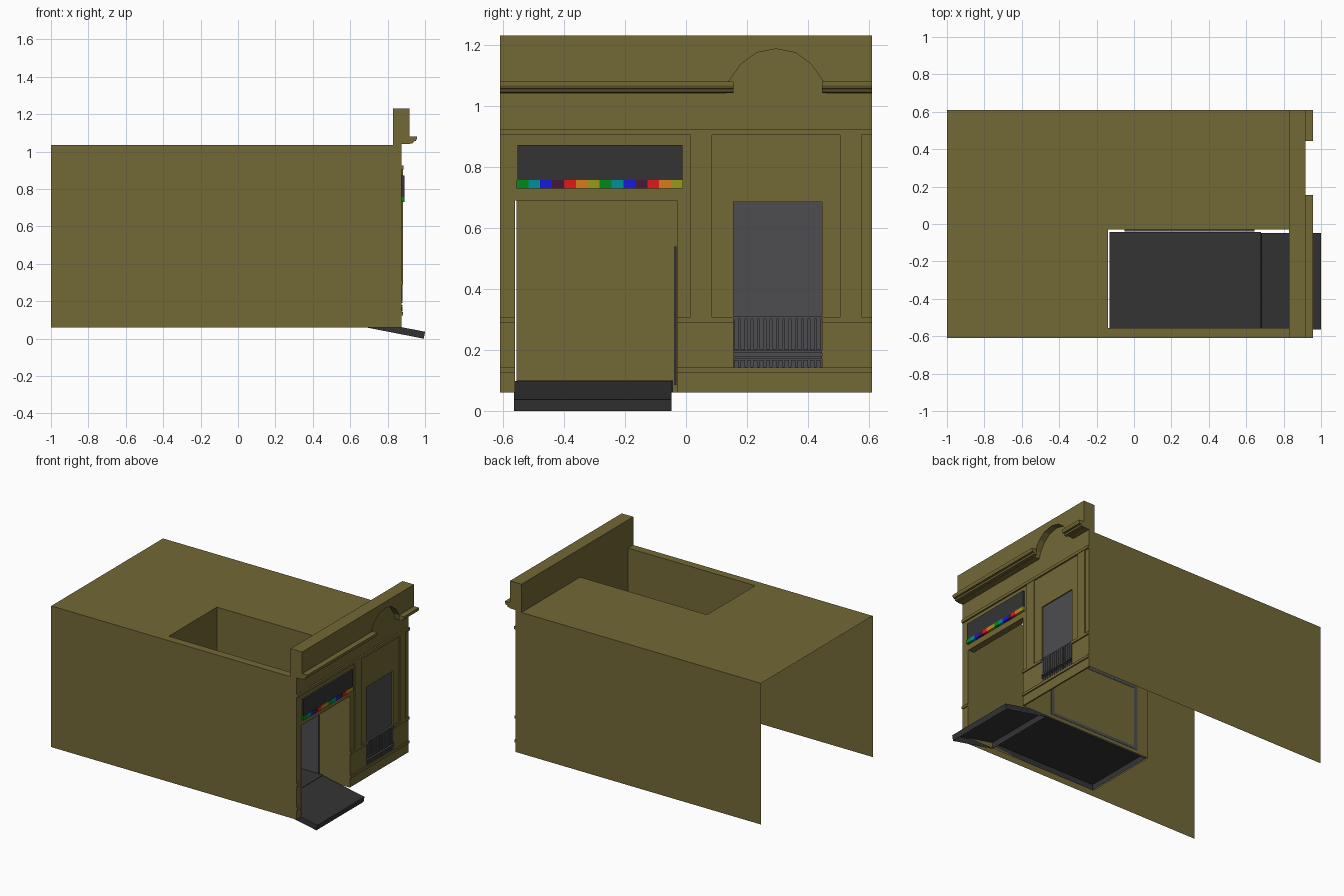
import bpy, bmesh, math
from mathutils import Vector

if "Cube" in bpy.data.objects:
    bpy.data.objects.remove(bpy.data.objects["Cube"])


def mat(name, r, g, b):
    m = bpy.data.materials.new(name)
    m.diffuse_color = (r, g, b, 1)
    m.use_nodes = True
    m.node_tree.nodes["Principled BSDF"].inputs["Base Color"].default_value = m.diffuse_color
    return m


OLIVE = mat("olive_plaster", 0.17, 0.14, 0.037)
DARK = mat("dark", 0.034, 0.034, 0.034)
GREY = mat("grey_metal", 0.075, 0.075, 0.08)


def finish(name, bm, m):
    me = bpy.data.meshes.new(name)
    bm.to_mesh(me)
    bm.free()
    me.materials.append(m)
    ob = bpy.data.objects.new(name, me)
    bpy.context.collection.objects.link(ob)
    return ob


def add_box(bm, x0, x1, y0, y1, z0, z1):
    vs = bmesh.ops.create_cube(bm, size=1)["verts"]
    for v in vs:
        v.co = Vector((x0 if v.co.x < 0 else x1,
                       y0 if v.co.y < 0 else y1,
                       z0 if v.co.z < 0 else z1))


def boxes(name, m, *dims):
    bm = bmesh.new()
    for d in dims:
        add_box(bm, *d)
    return finish(name, bm, m)


def sheets(name, m, *dims):
    """Flat quads given as boxes with one zero dimension."""
    bm = bmesh.new()
    for x0, x1, y0, y1, z0, z1 in dims:
        if x0 == x1:
            p = [(x0, y0, z0), (x0, y1, z0), (x0, y1, z1), (x0, y0, z1)]
        elif y0 == y1:
            p = [(x0, y0, z0), (x1, y0, z0), (x1, y0, z1), (x0, y0, z1)]
        else:
            p = [(x0, y0, z0), (x1, y0, z0), (x1, y1, z0), (x0, y1, z0)]
        bm.faces.new([bm.verts.new(c) for c in p])
    bmesh.ops.remove_doubles(bm, verts=bm.verts, dist=1e-5)
    return finish(name, bm, m)


def prism(name, m, pts, direction, open_faces=()):
    """Extrude a closed outline; open_faces are outline edges left open."""
    d, n = Vector(direction), len(pts)
    bm = bmesh.new()
    a = [bm.verts.new(p) for p in pts]
    b = [bm.verts.new(Vector(p) + d) for p in pts]
    bm.faces.new(a)
    bm.faces.new(b[::-1])
    for i in range(n):
        if i not in open_faces:
            j = (i + 1) % n
            bm.faces.new((a[i], b[i], b[j], a[j]))
    bmesh.ops.recalc_face_normals(bm, faces=bm.faces)
    return finish(name, bm, m)


W, B, T = 0.61, 0.06, 1.035          # half width, bottom, roof height
HX0, HX1, HY0, HY1 = -0.14, 0.83, -0.555, -0.03   # entry hall
F = 0.875                            # facade plane

# Outer shell, open at the bottom and the far end
sheets("side_walls", OLIVE, (-1, F, -W, -W, B, T), (-1, F, W, W, B, T))
sheets("roof", OLIVE,
       (-1, HX0, -W, W, T, T), (HX0, HX1, HY1, W, T, T), (HX0, HX1, -W, HY0, T, T))

# Entry hall walls
sheets("hall_walls", OLIVE,
       (HX0, F, HY1, HY1, B, T), (HX0, F, HY0, HY0, B, T), (HX0, HX0, HY0, HY1, B, T))
boxes("hall_lintel", OLIVE, (HX1, 0.866, HY0, HY1, 0.69, T))
boxes("hall_panel", GREY, (-0.05, 0.645, -0.04, -0.032, 0.085, 0.54))
boxes("hall_panel_frame", GREY,
      (-0.05, -0.025, -0.031, -0.028, 0.085, 0.54), (0.62, 0.645, -0.031, -0.028, 0.085, 0.54),
      (-0.05, 0.645, -0.031, -0.028, 0.085, 0.105), (-0.05, 0.645, -0.031, -0.028, 0.52, 0.54))

# Facade built around the doorway and window openings
fx = (0.865, F)
boxes("facade", OLIVE,
      (*fx, -W, -0.56, B, T), (*fx, -0.56, HY1, 0.69, T), (*fx, HY1, 0.155, B, T),
      (*fx, 0.155, 0.445, B, 0.145), (*fx, 0.155, 0.445, 0.685, T), (*fx, 0.445, W, B, T))

# Raised rails and pilasters
tx = (F, 0.883)
boxes("facade_trim", OLIVE,
      (F, 0.886, -W, W, 0.905, 0.925),
      (*tx, 0.015, 0.085, 0.29, 0.905), (*tx, 0.505, 0.575, 0.29, 0.905),
      (*tx, -W, -0.56, 0.29, 0.308), (*tx, HY1, 0.155, 0.29, 0.308),
      (*tx, 0.445, W, 0.29, 0.308),
      (*tx, HY1, 0.155, 0.125, 0.143), (*tx, 0.155, 0.445, 0.125, 0.143),
      (*tx, 0.445, W, 0.125, 0.143), (*tx, -W, -0.56, 0.125, 0.143))

# Parapet with arched niche in its front layer
boxes("parapet", OLIVE, (HX1, F, -W, W, T, 1.23))
arch = [(0.295 - 0.157 * math.cos(t), 1.08 + 0.107 * math.sin(t))
        for t in (math.pi * i / 7.0 for i in range(8))]
arch = [(0.14, 1.08), (0.18, 1.137), (0.23, 1.174), (0.295, 1.187),
        (0.36, 1.174), (0.41, 1.137), (0.45, 1.08)]
outline = [(-W, 1.04), (0.13, 1.04)] + arch + [(0.46, 1.04), (W, 1.04), (W, 1.23), (-W, 1.23)]
prism("parapet_front", OLIVE, [(F, y, z) for y, z in outline], (0.043, 0, 0))

# Cornice, broken at the arch
profile = [(0.918, 1.042), (0.935, 1.045), (0.94, 1.055), (0.951, 1.057),
           (0.956, 1.067), (0.956, 1.08), (0.918, 1.08)]
for name, y0, y1 in (("cornice_long", -W, 0.155), ("cornice_short", 0.445, W)):
    prism(name, OLIVE, [(x, y0, z) for x, z in profile], (0, y1 - y0, 0))

# Sign board and its row of coloured lights
boxes("sign_board", DARK, (F, 0.889, -0.553, -0.012, 0.757, 0.872))
colours = [(0, 0.25, 0.01), (0, 0.28, 0.32), (0.01, 0.01, 0.7), (0.06, 0.01, 0.04),
           (0.75, 0.01, 0.01), (0.68, 0.2, 0.01), (0.32, 0.32, 0.01)]
lamps = [mat("light_colour_%d" % i, *c) for i, c in enumerate(colours)]
step = 0.546 / 14
for i in range(14):
    y = -0.556 + i * step
    boxes("coloured_light_%d" % i, lamps[i % 7], (F, 0.891, y, y + step, 0.73, 0.757))

# Window and grille
boxes("window_pane", GREY, (0.857, 0.867, 0.155, 0.445, 0.145, 0.685))
bars = [(0.867, 0.879, 0.158 + i * 0.0207, 0.172 + i * 0.0207, 0.2, 0.304) for i in range(14)]
bars += [(0.867, 0.879, 0.158 + i * 0.0207, 0.172 + i * 0.0207, 0.145, 0.168) for i in range(14)]
rails = [(0.867, 0.88, 0.155, 0.445, z, z + 0.008) for z in (0.172, 0.19, 0.302)]
boxes("window_grille", GREY, *bars, *rails)

# Entry floor and sloping ramp, both open underneath
prism("hall_floor", DARK,
      [(-0.13, HY0, B), (0.68, HY0, B), (0.68, HY0, 0.1), (-0.13, HY0, 0.1)],
      (0, 0.513, 0), open_faces=(0,))
prism("ramp", DARK,
      [(0.675, -0.563, 0.062), (0.993, -0.563, 0.0), (1.0, -0.563, 0.037), (0.682, -0.563, 0.099)],
      (0, 0.515, 0), open_faces=(0,))
